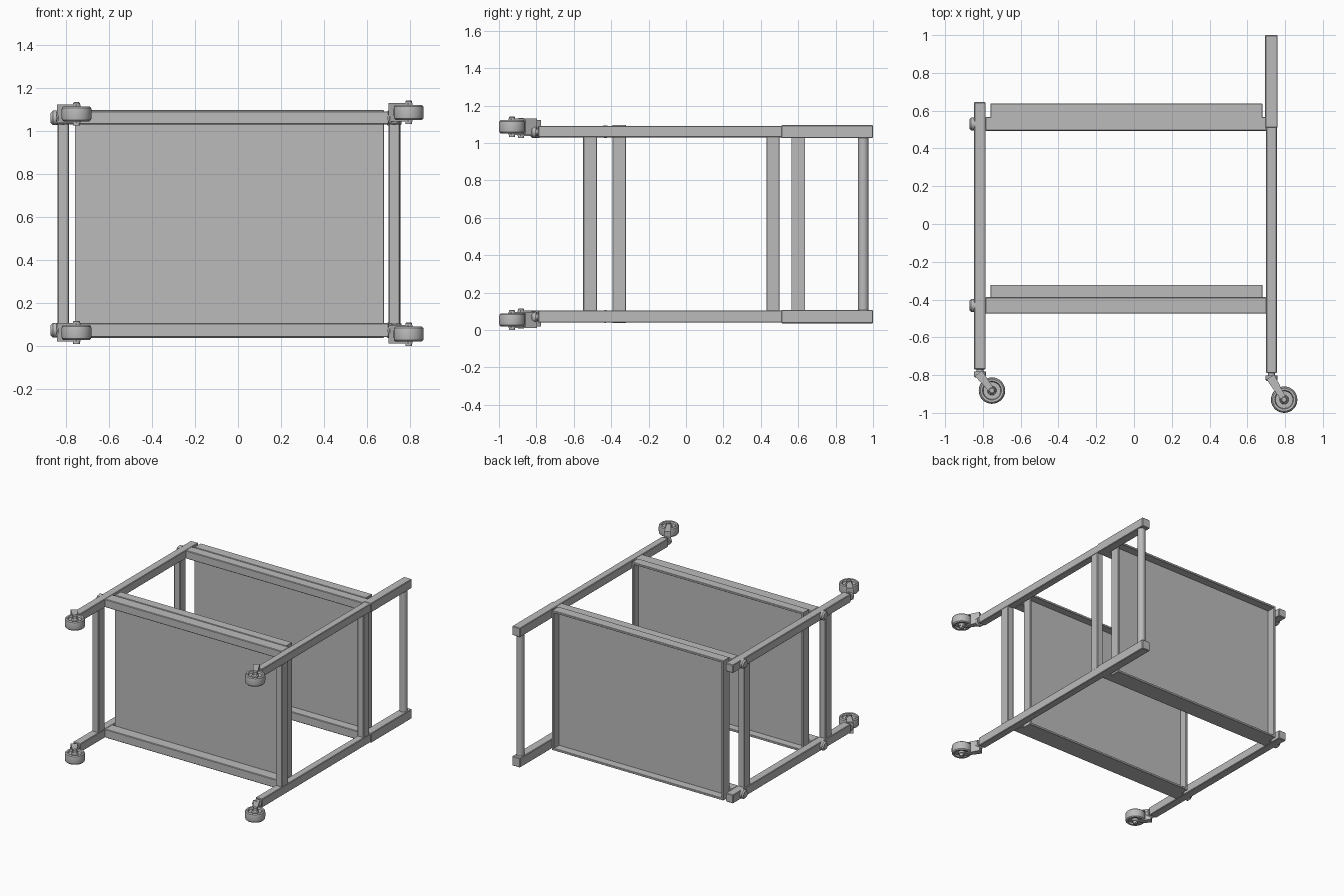
import bpy, bmesh, math
from mathutils import Matrix, Vector

if "Cube" in bpy.data.objects:
    bpy.data.objects.remove(bpy.data.objects["Cube"])

grey = bpy.data.materials.new("satin grey")
grey.use_nodes = True
grey.diffuse_color = (0.5, 0.5, 0.5, 1)
grey.node_tree.nodes["Principled BSDF"].inputs["Base Color"].default_value = (0.5, 0.5, 0.5, 1)


def finish(name, bm, smooth=False):
    bmesh.ops.recalc_face_normals(bm, faces=bm.faces)
    mesh = bpy.data.meshes.new(name)
    bm.to_mesh(mesh)
    bm.free()
    ob = bpy.data.objects.new(name, mesh)
    bpy.context.collection.objects.link(ob)
    mesh.materials.append(grey)
    if smooth:
        bpy.ops.object.select_all(action='DESELECT')
        ob.select_set(True)
        bpy.context.view_layer.objects.active = ob
        bpy.ops.object.shade_smooth_by_angle(angle=math.radians(35))
    return ob


def box(name, x, y, z, bevel=0.004):
    """Box spanning the given (low, high) ranges."""
    bm = bmesh.new()
    bmesh.ops.create_cube(bm, size=1)
    for v in bm.verts:
        v.co = Vector([(a + b) / 2 + c * (b - a) for (a, b), c in zip((x, y, z), v.co)])
    if bevel:
        bmesh.ops.bevel(bm, geom=bm.edges[:], offset=bevel, segments=1, affect='EDGES')
    return finish(name, bm)


def lathe(name, profile, place, steps=32):
    """Spin an (r, h) profile around local z, then place it."""
    bm = bmesh.new()
    verts = [bm.verts.new((r, 0, h)) for r, h in profile]
    edges = [bm.edges.new(p) for p in zip(verts, verts[1:])]
    bmesh.ops.spin(bm, geom=verts + edges, cent=(0, 0, 0), axis=(0, 0, 1),
                   angle=math.tau, steps=steps)
    bmesh.ops.remove_doubles(bm, verts=bm.verts, dist=0.0002)
    bm.transform(place)
    return finish(name, bm, True)


def rod(name, a, b, r, chamfer=0.0):
    """Round bar from point a to point b."""
    a, b = Vector(a), Vector(b)
    n = (b - a).length
    turn = (b - a).to_track_quat('Z', 'Y').to_matrix().to_4x4()
    profile = [(0, 0), (r, 0), (r, n - chamfer), (r - chamfer, n), (0, n)]
    return lathe(name, profile, Matrix.Translation(a) @ turn, 24)


def caster(name, foot, hub):
    """Swivel caster whose wheel axle runs along z."""
    fx, fy, z0 = foot
    hx, hy, z = hub
    place = Matrix.Translation(hub)
    half = [(0.021, 0.034), (0.024, 0.02), (0.046, 0.02), (0.05, 0.033),
            (0.061, 0.035), (0.068, 0.028), (0.07, 0.015)]
    profile = [(0, 0.034)] + half + [(r, -h) for r, h in reversed(half)] + [(0, -0.034)]
    lathe(name + "_wheel", profile, place)
    rod(name + "_axle", (hx, hy, z - 0.054), (hx, hy, z + 0.054), 0.016, 0.004)
    rod(name + "_stem", (fx, fy + 0.03, z0), (fx, fy - 0.015, z0), 0.019)
    rod(name + "_swivel", (fx, fy - 0.012, z0), (fx, fy - 0.042, z0), 0.032, 0.008)
    # fork: bridge block and two tapered cheeks
    along = Vector((hx - fx, hy - fy + 0.03, 0))
    frame = Matrix.Translation((fx, fy - 0.03, z)) @ Matrix.Rotation(
        math.atan2(along.y, along.x), 4, 'Z')
    n = along.length
    for label, x0, x1, zc, h, w0, w1 in (
            ("bridge", -0.012, n - 0.073, 0, 0.084, 0.024, 0.02),
            ("upper_cheek", -0.012, n + 0.014, 0.039, 0.008, 0.024, 0.013),
            ("lower_cheek", -0.012, n + 0.014, -0.039, 0.008, 0.024, 0.013)):
        bm = bmesh.new()
        bmesh.ops.create_cube(bm, size=1)
        for v in bm.verts:
            far = v.co.x > 0
            v.co = Vector((x1 if far else x0, 2 * v.co.y * (w1 if far else w0),
                           zc + v.co.z * h))
        bm.transform(frame)
        finish(name + "_fork_" + label, bm)


SIDES = {"lower": (0.04, 0.105), "upper": (1.03, 1.092)}
LEFT, RIGHT = (-0.847, -0.785), (0.70, 0.756)
SHELVES = {"bottom": (-0.475, -0.387), "top": (0.493, 0.567)}

for side, z in SIDES.items():
    mid = sum(z) / 2
    # legs, with a thicker sleeve on the handle posts
    box(side + "_short_leg", LEFT, (-0.77, 0.645), z)
    box(side + "_long_leg", RIGHT, (-0.79, 0.96), z)
    box(side + "_handle_post", (0.694, 0.761), (0.51, 1.0), (z[0] - 0.004, z[1] + 0.003))
    # shelf rails and their rounded end caps
    for shelf, y in SHELVES.items():
        yc = sum(y) / 2
        box(f"{shelf}_{side}_rail", (-0.787, 0.702), y, z)
        rod(f"{shelf}_{side}_cap", (-0.84, yc, mid), (-0.872, yc, mid), 0.034, 0.01)

# crossbars between the legs under each shelf
for shelf, y in {"bottom": (-0.55, -0.475), "top": (0.43, 0.5)}.items():
    for end, x in {"short": (-0.84, -0.787), "long": (0.702, 0.754)}.items():
        box(f"{shelf}_{end}_crossbar", x, y, (0.1, 1.035))

# handle
rod("handle_bar", (0.728, 0.948, 0.09), (0.728, 0.948, 1.04), 0.028)

# open trays: base sheet with a thin raised rim
X0, X1, Z0, Z1, T = -0.76, 0.68, 0.037, 1.097, 0.016
for shelf, y in {"bottom": (-0.392, -0.322), "top": (0.563, 0.637)}.items():
    box(shelf + "_tray_base", (X0 + 0.004, X1 - 0.004), (y[0], y[0] + 0.012),
        (Z0 + 0.004, Z1 - 0.004), 0)
    for label, x in {"short": (X0, X0 + T), "long": (X1 - T, X1)}.items():
        box(f"{shelf}_tray_{label}_wall", x, y, (Z0, Z1), 0.002)
    for label, z in {"lower": (Z0, Z0 + T), "upper": (Z1 - T, Z1)}.items():
        box(f"{shelf}_tray_{label}_wall", (X0, X1), y, z, 0.002)

# casters
caster("lower_short_caster", (-0.816, -0.77, 0.07), (-0.752, -0.882, 0.062))
caster("upper_short_caster", (-0.816, -0.77, 1.06), (-0.752, -0.882, 1.08))
caster("lower_long_caster", (0.728, -0.79, 0.07), (0.795, -0.93, 0.054))
caster("upper_long_caster", (0.728, -0.79, 1.06), (0.795, -0.93, 1.087))
